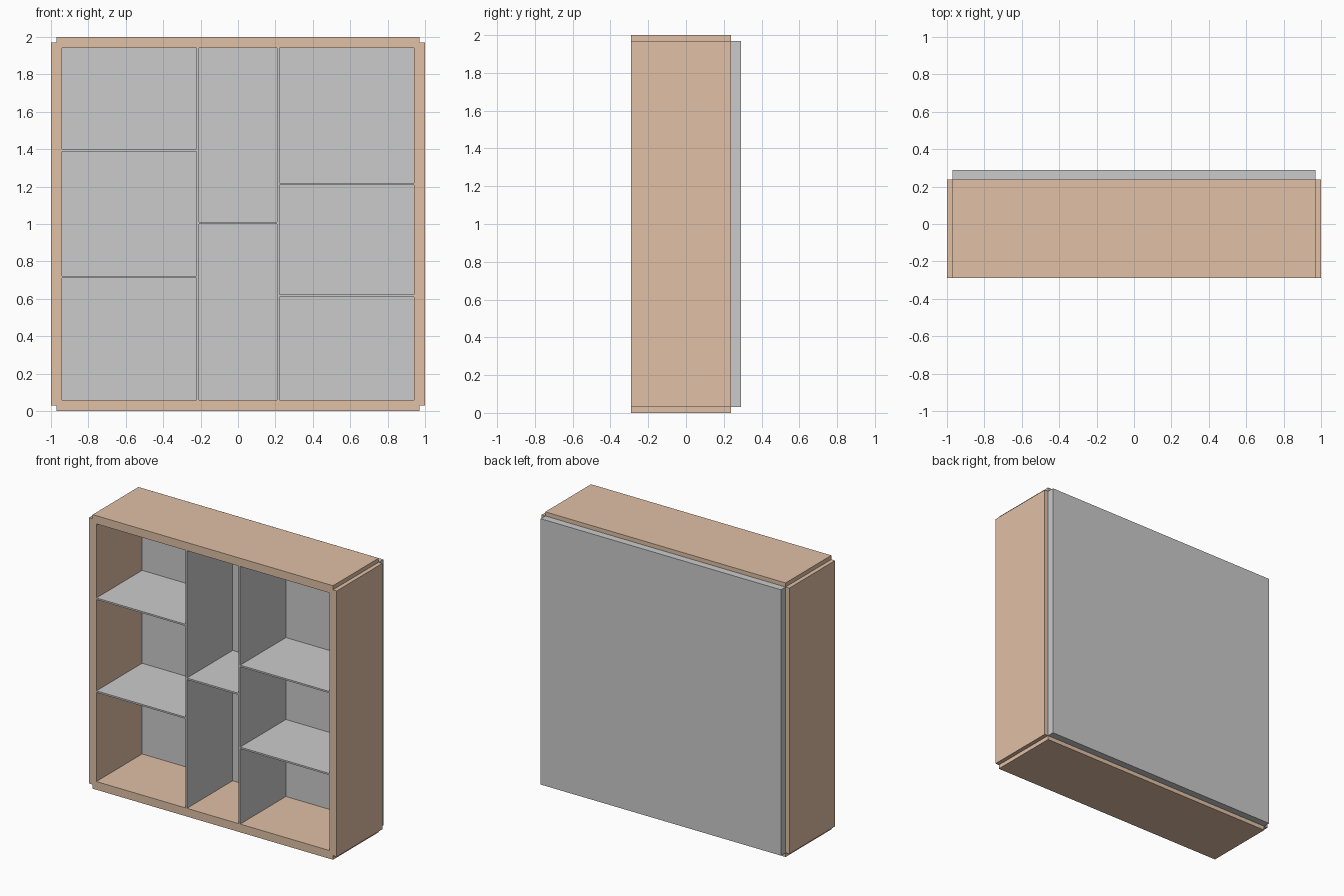
import bpy, bmesh

if "Cube" in bpy.data.objects:
    bpy.data.objects.remove(bpy.data.objects["Cube"])

FRONT, FRAME_BACK, BACK = -0.29, 0.237, 0.29
T = 0.012  # thin board thickness

wood = bpy.data.materials.new("wood")
wood.diffuse_color = (0.75, 0.53, 0.38, 1)
wood.use_nodes = True
wood.node_tree.nodes["Principled BSDF"].inputs["Base Color"].default_value = wood.diffuse_color


def board(name, outline, y0, y1, mat=None):
    """Extrude an x/z outline from y0 to y1."""
    bm = bmesh.new()
    face = bm.faces.new([bm.verts.new((x, y0, z)) for x, z in outline])
    ext = bmesh.ops.extrude_face_region(bm, geom=[face], use_keep_orig=True)
    moved = [v for v in ext["geom"] if isinstance(v, bmesh.types.BMVert)]
    bmesh.ops.translate(bm, verts=moved, vec=(0, y1 - y0, 0))
    bmesh.ops.recalc_face_normals(bm, faces=bm.faces)
    mesh = bpy.data.meshes.new(name)
    bm.to_mesh(mesh)
    bm.free()
    if mat:
        mesh.materials.append(mat)
    obj = bpy.data.objects.new(name, mesh)
    bpy.context.collection.objects.link(obj)
    return obj


def rect(x0, x1, z0, z1):
    return [(x0, z0), (x1, z0), (x1, z1), (x0, z1)]


# Frame sides
board("left_side", rect(-1, -0.94, 0.03, 1.97), FRONT, FRAME_BACK, wood)
board("right_side", rect(0.94, 1, 0.03, 1.97), FRONT, FRAME_BACK, wood)

# Frame top and bottom, rebated to lap over the sides
lap = [(-0.97, 0), (0.97, 0), (0.97, 0.03), (0.94, 0.03),
       (0.94, 0.06), (-0.94, 0.06), (-0.94, 0.03), (-0.97, 0.03)]
board("bottom_board", lap, FRONT, FRAME_BACK, wood)
board("top_board", [(x, 2 - z) for x, z in lap], FRONT, FRAME_BACK, wood)

# Back panel
board("back_panel", rect(-0.97, 0.97, 0.03, 1.97), FRAME_BACK, BACK)

# Upright dividers
for name, x in (("left_divider", -0.215), ("right_divider", 0.215)):
    board(name, rect(x - T / 2, x + T / 2, 0.06, 1.94), FRONT, FRAME_BACK)

# Shelves in each bay
bays = {
    "left_shelf": (-0.94, -0.221, (0.716, 1.394)),
    "middle_shelf": (-0.209, 0.209, (1.005,)),
    "right_shelf": (0.221, 0.94, (0.616, 1.214)),
}
for name, (x0, x1, heights) in bays.items():
    for i, z in enumerate(heights, 1):
        board(f"{name}_{i}", rect(x0, x1, z - T / 2, z + T / 2), FRONT, FRAME_BACK)
